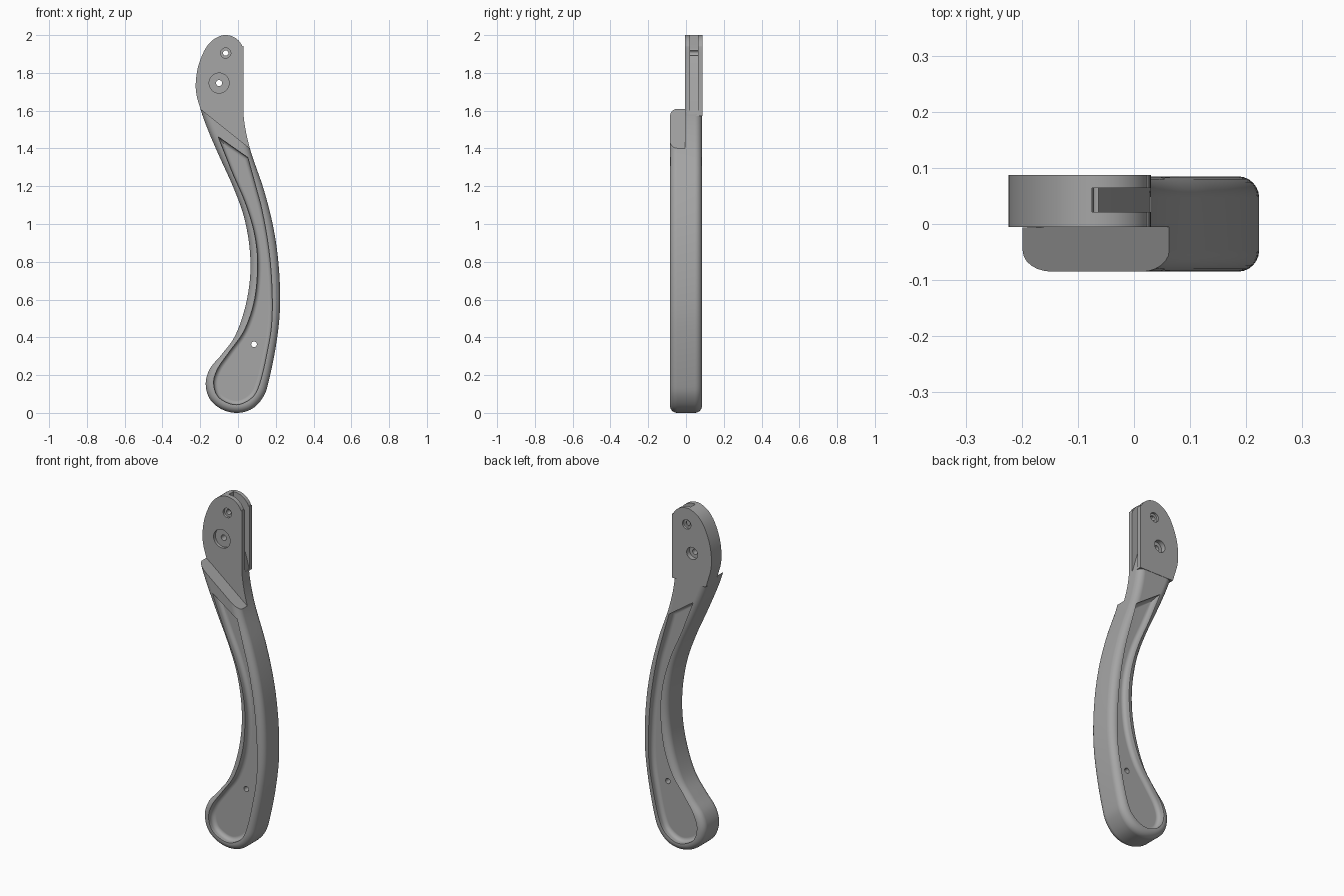
import bpy, bmesh
from math import sin, cos, pi, radians
from mathutils import Vector

cube = bpy.data.objects.get("Cube")
if cube:
    bpy.data.objects.remove(cube, do_unlink=True)

grey = bpy.data.materials.new("satin_grey")
grey.use_nodes = True
colour = (0.38, 0.38, 0.38, 1)
grey.diffuse_color = colour
grey.node_tree.nodes["Principled BSDF"].inputs["Base Color"].default_value = colour


def smooth_path(points, steps=6):
    """Closed outline: soft curve between two corner points (first and last)."""
    p = [Vector(q) for q in points]
    out = [p[0]]
    for i in range(1, len(p) - 2):
        a, b, c, d = p[i - 1:i + 3]
        for k in range(steps):
            t = k / steps
            out.append(0.5 * (2 * b + (c - a) * t + (2 * a - 5 * b + 4 * c - d) * t ** 2
                              + (3 * b - a - 3 * c + d) * t ** 3))
    return out + p[-2:]


def circle(x, z, r, n=32):
    return [(x + r * cos(2 * pi * i / n), z + r * sin(2 * pi * i / n)) for i in range(n)]


def inset(points, r):
    """Mitred inward offset of an anticlockwise outline."""
    out = []
    for i, p in enumerate(points):
        d0 = (p - points[i - 1]).normalized()
        d1 = (points[(i + 1) % len(points)] - p).normalized()
        n0, n1 = Vector((-d0.y, d0.x)), Vector((-d1.y, d1.x))
        out.append(p + (n0 + n1) * r / (1 + n0.dot(n1)))
    return out


def plate(name, points, y0, y1, r0=0, r1=0, steps=6):
    """Outline in x/z extruded from y0 to y1, with rounded rims r0 and r1."""
    points = [Vector(q) for q in points]
    angles = [k * pi / 2 / steps for k in range(steps + 1)]
    rings = [(r0 * (1 - sin(a)), y0 + r0 * (1 - cos(a))) for a in angles] if r0 else [(0, y0)]
    rings += [(r1 * (1 - sin(a)), y1 - r1 * (1 - cos(a))) for a in reversed(angles)] if r1 else [(0, y1)]
    bm = bmesh.new()
    loops = [[bm.verts.new((q.x, y, q.y)) for q in inset(points, d)] for d, y in rings]
    for a, b in zip(loops, loops[1:]):
        for i in range(len(a)):
            bm.faces.new((a[i - 1], a[i], b[i], b[i - 1]))
    bm.faces.new(loops[0])
    bm.faces.new(loops[-1])
    bmesh.ops.recalc_face_normals(bm, faces=bm.faces)
    mesh = bpy.data.meshes.new(name)
    bm.to_mesh(mesh)
    bm.free()
    mesh.materials.append(grey)
    obj = bpy.data.objects.new(name, mesh)
    bpy.context.collection.objects.link(obj)
    return obj


def activate(obj):
    bpy.ops.object.select_all(action='DESELECT')
    obj.select_set(True)
    bpy.context.view_layer.objects.active = obj


def carve(obj, cutters):
    activate(obj)
    for cutter in cutters:
        cutter.hide_render = True
        mod = obj.modifiers.new("cut", 'BOOLEAN')
        mod.operation, mod.solver, mod.object = 'DIFFERENCE', 'EXACT', cutter
        bpy.ops.object.modifier_apply(modifier=mod.name)
        bpy.data.objects.remove(cutter, do_unlink=True)
    bpy.ops.object.shade_smooth_by_angle(angle=radians(30))
    mod = obj.modifiers.new("clean_shading", 'WEIGHTED_NORMAL')
    mod.keep_sharp = True


# Curved grip with rounded rims
grip_outline = smooth_path([
    (-0.225, 1.74), (-0.2, 1.615), (-0.16, 1.5), (-0.097, 1.354), (-0.023, 1.19),
    (0.032, 1.036), (0.062, 0.866), (0.063, 0.707), (0.035, 0.548), (-0.017, 0.405),
    (-0.086, 0.31), (-0.148, 0.235), (-0.171, 0.156), (-0.15, 0.075), (-0.088, 0.02),
    (-0.005, 0), (0.075, 0.022), (0.135, 0.087), (0.165, 0.178), (0.202, 0.363),
    (0.222, 0.548), (0.217, 0.76), (0.189, 0.972), (0.136, 1.184), (0.064, 1.396),
    (0.03, 1.57), (0.03, 1.74)])
grip = plate("grip", grip_outline, -0.085, 0.085, 0.038, 0.038)

# Teardrop recess, cut into both faces
recess = smooth_path([
    (-0.105, 1.462), (-0.033, 1.28), (0.04, 1.11), (0.088, 0.946), (0.104, 0.787),
    (0.088, 0.6), (0.035, 0.44), (-0.044, 0.326), (-0.107, 0.235), (-0.129, 0.156),
    (-0.1, 0.08), (-0.01, 0.043), (0.073, 0.08), (0.115, 0.156), (0.152, 0.31),
    (0.178, 0.47), (0.18, 0.654), (0.163, 0.866), (0.12, 1.105), (0.052, 1.352)])
carve(grip, [
    plate("front_recess", recess, -0.2, -0.045, 0, 0.022),
    plate("back_recess", recess, 0.045, 0.2, 0.022, 0),
    plate("lanyard_hole", circle(0.085, 0.363, 0.015), -0.2, 0.2),
    plate("front_shoulder", [(-0.4, 1.771), (0.3, 1.211), (0.3, 2.2), (-0.4, 2.2)], -0.3, -0.005),
    plate("back_shoulder", [(-0.5, 1.58), (0.5, 1.58), (0.5, 2.3), (-0.5, 2.3)], -0.006, 0.3),
])

# Thin mounting tongue at the top
arc = [(-0.065 + 0.095 * cos(radians(a)), 1.905 + 0.095 * sin(radians(a)))
       for a in range(0, 111, 22)]
tongue_outline = smooth_path([(0.03, 1.572)] + arc + [
    (-0.142, 1.967), (-0.18, 1.915), (-0.212, 1.83), (-0.224, 1.74), (-0.216, 1.665),
    (-0.188, 1.574)], 4)
tongue = plate("tongue", tongue_outline, -0.005, 0.087)

# Slanted slot, pin holes and their counterbores
pin, pivot = (-0.065, 1.905), (-0.1, 1.746)
carve(tongue, [
    plate("slot", [(0.031, 1.57), (0.2, 1.57), (0.2, 2.1), (-0.075, 2.1), (-0.075, 1.93)],
          0.021, 0.064),
    plate("pin_hole", circle(*pin, 0.014), -0.2, 0.2),
    plate("pin_front_bore", circle(*pin, 0.027), -0.2, 0.008),
    plate("pin_back_bore", circle(*pin, 0.027), 0.074, 0.2),
    plate("pivot_hole", circle(*pivot, 0.016), -0.2, 0.2),
    plate("pivot_front_bore", circle(*pivot, 0.053), -0.2, 0.012),
    plate("pivot_back_bore", circle(*pivot, 0.035), 0.06, 0.2),
])
